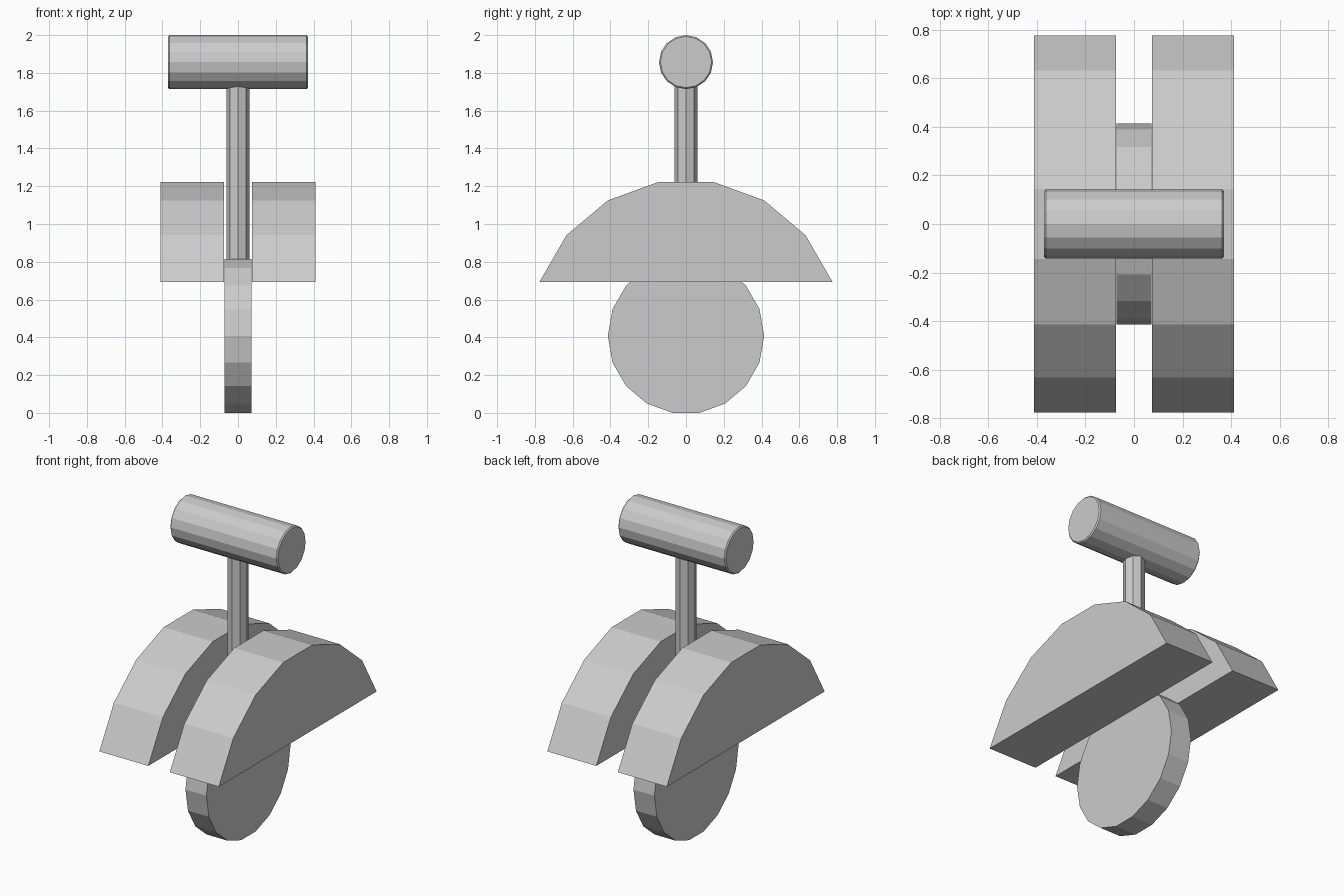
import bpy, bmesh
from math import pi, cos, sin, radians

if "Cube" in bpy.data.objects:
    bpy.data.objects.remove(bpy.data.objects["Cube"])

def prism(name, profile, x0, x1):
    """Extrude a (y, z) profile along x."""
    bm = bmesh.new()
    face = bm.faces.new([bm.verts.new((x0, y, z)) for y, z in profile])
    ext = bmesh.ops.extrude_face_region(bm, geom=[face])
    verts = [g for g in ext["geom"] if isinstance(g, bmesh.types.BMVert)]
    bmesh.ops.translate(bm, verts=verts, vec=(x1 - x0, 0, 0))
    bmesh.ops.recalc_face_normals(bm, faces=bm.faces)
    me = bpy.data.meshes.new(name)
    bm.to_mesh(me)
    bm.free()
    ob = bpy.data.objects.new(name, me)
    bpy.context.collection.objects.link(ob)
    return ob

def arc(radius, zc, sides, first, last):
    """Points on a regular polygon, by corner number."""
    return [(radius * cos(2 * pi * i / sides), zc + radius * sin(2 * pi * i / sides))
            for i in range(first, last + 1)]

AXLE_Z = 0.408

# Wheel
prism("wheel", arc(0.414, AXLE_Z, 18, 0, 17), -0.072, 0.072)

# Side fairings: upper segment of a larger wheel shape, on both sides
for side, name in ((-1, "left_fairing"), (1, "right_fairing")):
    prism(name, arc(0.826, AXLE_Z + 0.002, 18, 1, 8), side * 0.074, side * 0.411)

# Post from inside the wheel up into the seat
bpy.ops.mesh.primitive_cylinder_add(vertices=8, radius=0.061, depth=1.2, location=(0, 0, 1.2))
bpy.context.object.name = "seat_post"

# Seat roll with a small bevel around the end caps
seat = prism("seat", arc(0.143, 1.857, 16, 0, 15), -0.37, 0.37)
bevel = seat.modifiers.new("cap_bevel", "BEVEL")
bevel.width = 0.007
bevel.segments = 1
bevel.limit_method = "ANGLE"
bevel.angle_limit = radians(45)
